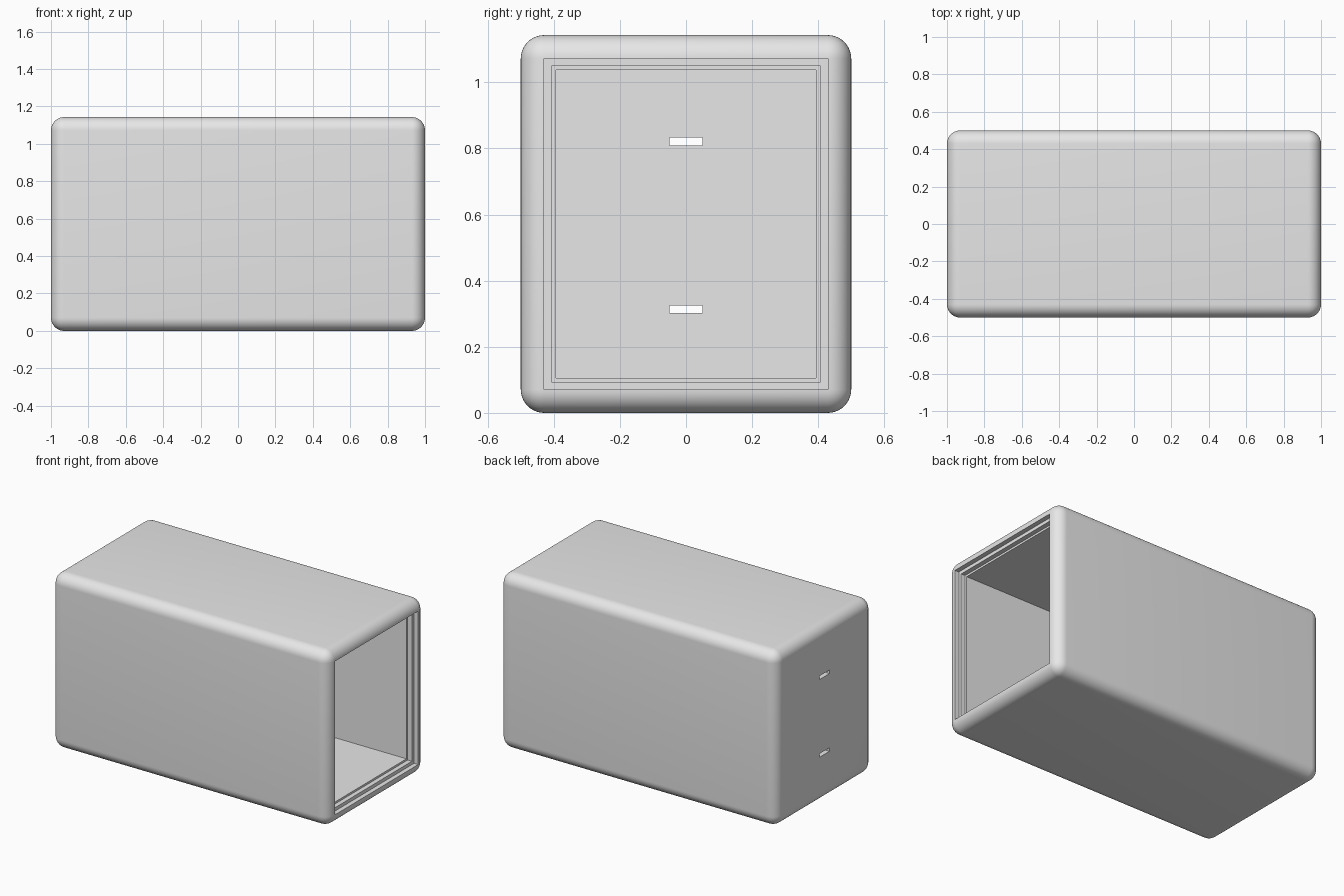
import bpy
import bmesh
import math

cube = bpy.data.objects.get("Cube")
if cube:
    bpy.data.objects.remove(cube, do_unlink=True)

LENGTH, WIDTH, HEIGHT = 2.0, 1.0, 1.143
RADIUS = 0.071
MID = HEIGHT / 2

# Plain grey for the whole case
grey = bpy.data.materials.new("plain grey")
grey.use_nodes = True
grey.diffuse_color = (0.8, 0.8, 0.8, 1)
grey.node_tree.nodes["Principled BSDF"].inputs["Base Color"].default_value = grey.diffuse_color


def box(bm, size, centre):
    """Add a box of the given size to the mesh."""
    verts = bmesh.ops.create_cube(bm, size=1)["verts"]
    bmesh.ops.scale(bm, vec=size, verts=verts)
    bmesh.ops.translate(bm, vec=centre, verts=verts)


def make_object(bm, name):
    """Turn the mesh into a named grey object."""
    mesh = bpy.data.meshes.new(name)
    bm.to_mesh(mesh)
    bm.free()
    mesh.materials.append(grey)
    obj = bpy.data.objects.new(name, mesh)
    bpy.context.collection.objects.link(obj)
    return obj


# Rounded outer block
bm = bmesh.new()
box(bm, (LENGTH, WIDTH, HEIGHT), (0, 0, MID))
bmesh.ops.bevel(bm, geom=bm.edges[:], offset=RADIUS, offset_type='OFFSET',
                segments=10, profile=0.5, affect='EDGES')
bm.normal_update()

# Open end: two stepped ledges, then the deep inner chamber
mouth = max(bm.faces, key=lambda f: f.calc_center_median().x)
for ledge, depth in ((0, 0.03), (0.022, 0), (0, 0.03), (0.013, 0), (0, 1.835)):
    bmesh.ops.inset_individual(bm, faces=[mouth], thickness=ledge, depth=-depth,
                               use_even_offset=True)
    bm.normal_update()
case = make_object(bm, "case_shell")

# Two slots through the closed end
bm = bmesh.new()
for z in (0.314, 0.821):
    box(bm, (0.4, 0.1, 0.023), (-LENGTH / 2, 0, z))
cutter = make_object(bm, "slot_cutter")
cutter.hide_render = True

cut = case.modifiers.new("slots", 'BOOLEAN')
cut.object = cutter
cut.operation = 'DIFFERENCE'
cut.solver = 'EXACT'

bpy.ops.object.select_all(action='DESELECT')
case.select_set(True)
bpy.context.view_layer.objects.active = case
bpy.ops.object.modifier_apply(modifier=cut.name)
bpy.data.objects.remove(cutter, do_unlink=True)

# Smooth rounded edges, crisp ledges
bpy.ops.object.shade_smooth_by_angle(angle=math.radians(30))
